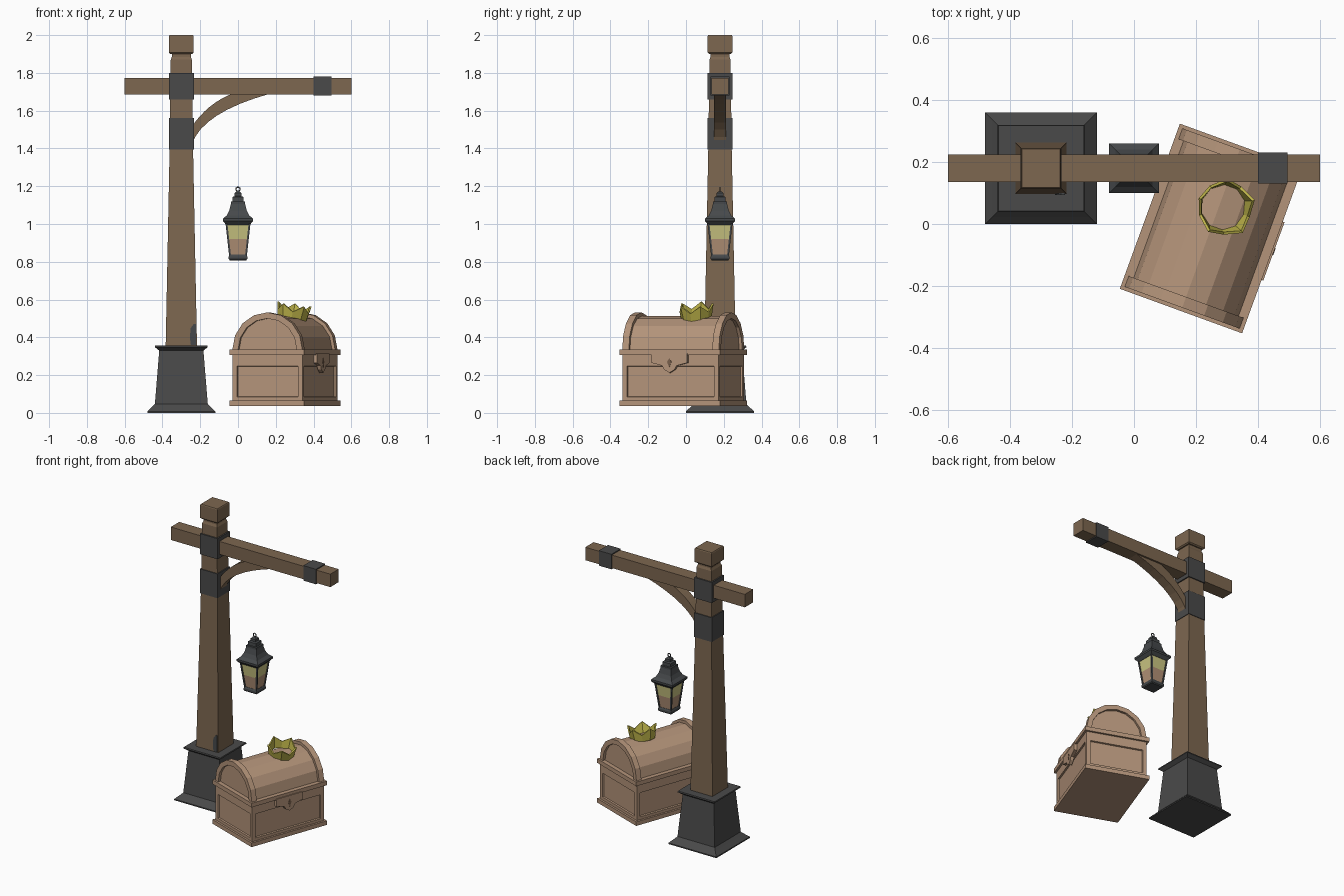
import bpy, bmesh, math
from mathutils import Matrix, Vector

if "Cube" in bpy.data.objects:
    bpy.data.objects.remove(bpy.data.objects["Cube"])


def mat(name, rgb):
    lin = [((c / 255 + 0.055) / 1.055) ** 2.4 for c in rgb]
    m = bpy.data.materials.new(name)
    m.diffuse_color = (*lin, 1)
    m.use_nodes = True
    m.node_tree.nodes["Principled BSDF"].inputs["Base Color"].default_value = m.diffuse_color
    return m


WOOD = mat("post wood", (125, 103, 80))
IRON = mat("dark iron", (74, 74, 74))
LANTERN = mat("lantern metal", (70, 73, 75))
GLOW = mat("yellow glass", (202, 197, 130))
AMBER = mat("rosy glass", (178, 145, 118))
CHEST = mat("chest wood", (180, 148, 122))
PANEL = mat("keyhole brown", (120, 95, 76))
GOLD = mat("crown gold", (190, 180, 74))


def finish(name, bm, mats, matrix=None):
    bmesh.ops.recalc_face_normals(bm, faces=bm.faces)
    if matrix:
        bm.transform(matrix)
    me = bpy.data.meshes.new(name)
    bm.to_mesh(me)
    bm.free()
    for m in mats if isinstance(mats, list) else [mats]:
        me.materials.append(m)
    ob = bpy.data.objects.new(name, me)
    bpy.context.collection.objects.link(ob)
    return ob


def loft_bm(rings):
    """Rectangular sections (cx, cy, hx, hy, z) joined and capped."""
    bm = bmesh.new()
    loops = [[bm.verts.new((cx + sx * hx, cy + sy * hy, z))
              for sx, sy in ((-1, -1), (1, -1), (1, 1), (-1, 1))]
             for cx, cy, hx, hy, z in rings]
    for a, b in zip(loops, loops[1:]):
        for i in range(4):
            j = (i + 1) % 4
            bm.faces.new((a[i], a[j], b[j], b[i]))
    bm.faces.new(loops[0][::-1])
    bm.faces.new(loops[-1])
    return bm


def square(name, cx, cy, profile, mats):
    """Square tower from (half width, height) pairs."""
    return finish(name, loft_bm([(cx, cy, h, h, z) for h, z in profile]), mats)


def box(name, lo, hi, m, matrix=None):
    cx, cy = (lo[0] + hi[0]) / 2, (lo[1] + hi[1]) / 2
    hx, hy = (hi[0] - lo[0]) / 2, (hi[1] - lo[1]) / 2
    return finish(name, loft_bm([(cx, cy, hx, hy, lo[2]), (cx, cy, hx, hy, hi[2])]), m, matrix)


def prism(name, pts, axis, a, b, m, matrix=None):
    """Outline extruded from a to b; 'y' uses (x, z) points, 'x' uses (y, z)."""
    bm = bmesh.new()
    put = (lambda p, d: (p[0], d, p[1])) if axis == 'y' else (lambda p, d: (d, p[0], p[1]))
    lo = [bm.verts.new(put(p, a)) for p in pts]
    hi = [bm.verts.new(put(p, b)) for p in pts]
    bm.faces.new(lo)
    bm.faces.new(hi[::-1])
    for i in range(len(pts)):
        j = (i + 1) % len(pts)
        bm.faces.new((lo[i], lo[j], hi[j], hi[i]))
    return finish(name, bm, m, matrix)


# --- Lamp post ---
PX, PY = -0.30, 0.18
square("post_base", PX, PY, [(.18, 0), (.18, .008), (.157, .03), (.14, .047), (.117, .33),
                             (.14, .348), (.138, .356)], IRON)
square("post", PX, PY, [(.083, .35), (.062, 1.4), (.056, 1.87), (.05, 1.885), (.05, 1.91)], WOOD)
square("post_cap", PX, PY, [(.058, 1.9), (.065, 1.907), (.065, 1.995), (.062, 2.0)], WOOD)
square("lower_band", PX, PY, [(.066, 1.395), (.066, 1.56)], IRON)
square("upper_band", PX, PY, [(.066, 1.66), (.066, 1.80)], IRON)
box("crossbeam", (-.6, PY - .045, 1.686), (.6, PY + .045, 1.774), WOOD)
box("beam_band", (.40, PY - .05, 1.679), (.495, PY + .05, 1.781), IRON)
prism("post_patch", [(-.222, .36), (-.25, .36), (-.255, .40), (-.25, .45), (-.235, .47), (-.222, .47)],
      'y', PY - .087, PY - .07, LANTERN)


# Curved brace under the beam
def bezier(p, c, q, n=8):
    p, c, q = Vector(p), Vector(c), Vector(q)
    return [tuple(p * (1 - t) ** 2 + c * 2 * t * (1 - t) + q * t * t)
            for t in (i / n for i in range(n + 1))]


low = bezier((-.245, 1.42), (-.19, 1.59), (.17, 1.69))
up = bezier((-.245, 1.515), (-.16, 1.64), (-.03, 1.69))
bm = bmesh.new()
rows = [[bm.verts.new((p[0], PY + s * .033, p[1])) for p, s in ((a, -1), (a, 1), (b, 1), (b, -1))]
        for a, b in zip(low, up)]
for r, s in zip(rows, rows[1:]):
    for i in range(4):
        bm.faces.new((r[i], r[(i + 1) % 4], s[(i + 1) % 4], s[i]))
bm.faces.new(rows[0])
bm.faces.new(rows[-1])
finish("curved_brace", bm, WOOD)

# --- Lantern ---
LY = 0.18
square("lantern_foot", 0, LY, [(.044, .808), (.049, .814), (.049, .828), (.044, .838)], LANTERN)
glass = square("lantern_glass", 0, LY, [(.042, .835), (.052, .92), (.061, 1.0)], [GLOW, AMBER])
for f in glass.data.polygons:
    f.material_index = 1 if f.center.z < .92 else 0
for sx in (-1, 1):
    for sy in (-1, 1):
        finish("lantern_corner_bar", loft_bm([(sx * .042, LY + sy * .042, .005, .005, .832),
                                              (sx * .061, LY + sy * .061, .005, .005, 1.002)]), LANTERN)
square("lantern_roof", 0, LY, [(.062, .995), (.08, 1.015), (.08, 1.028), (.06, 1.045), (.047, 1.07),
                               (.038, 1.105), (.038, 1.118), (.03, 1.12), (.03, 1.143),
                               (.018, 1.147), (.018, 1.163), (.008, 1.173)], LANTERN)
bpy.ops.mesh.primitive_torus_add(major_segments=10, minor_segments=5, major_radius=.011,
                                 minor_radius=.0035, location=(0, LY, 1.184),
                                 rotation=(math.pi / 2, 0, 0))
ring = bpy.context.object
ring.name = "lantern_ring"
ring.data.materials.append(LANTERN)

# --- Treasure chest, turned by 20 degrees ---
M = Matrix.Translation((.2485, -.0145, 0)) @ Matrix.Rotation(math.radians(-20), 4, 'Z')
box("chest_bottom_trim", (-.21, -.2835, .037), (.21, .2835, .065), CHEST, M)
box("chest_rim", (-.21, -.2835, .307), (.21, .2835, .335), CHEST, M)
box("chest_upper_board", (-.197, -.27, .272), (.197, .27, .31), CHEST, M)
bm = loft_bm([(0, 0, .197, .27, .06), (0, 0, .197, .27, .272)])
bm.normal_update()
sides = [f for f in bm.faces if abs(f.normal.z) < .5]
bmesh.ops.inset_individual(bm, faces=sides, thickness=.035, depth=0)
bmesh.ops.inset_individual(bm, faces=sides, thickness=.004, depth=-.01)
finish("chest_body", bm, CHEST, M)


def arch(rx, rz, n=8):
    return [(rx * math.cos(math.pi * i / n), .335 + rz * math.sin(math.pi * i / n)) for i in range(n + 1)]


prism("chest_lid", arch(.18, .177), 'y', -.255, .255, CHEST, M)
for s in (-1, 1):
    outer, inner = arch(.197, .197), arch(.165, .165)
    bm = bmesh.new()
    rows = [[bm.verts.new((p[0], s * y, p[1])) for p, y in ((a, .235), (a, .272), (b, .272), (b, .235))]
            for a, b in zip(outer, inner)]
    for r, q in zip(rows, rows[1:]):
        for i in range(4):
            bm.faces.new((r[i], r[(i + 1) % 4], q[(i + 1) % 4], q[i]))
    bm.faces.new(rows[0])
    bm.faces.new(rows[-1])
    finish("lid_end_trim", bm, CHEST, M)

# Lock plate and keyhole
half = [(.10, .315), (.10, .265), (.04, .25), (.03, .23)]
prism("lock_plate", half + [(0, .212)] + [(-y, z) for y, z in half[::-1]], 'x', .195, .216, CHEST, M)
prism("keyhole", [(0, .29), (.012, .27), (0, .24), (-.012, .27)], 'x', .21, .218, PANEL, M)

# --- Crown resting on the lid ---
bm = bmesh.new()
bot, top = [], []
for i in range(10):
    a = math.tau * i / 10
    r, z = (.096, .078) if i % 2 else (.087, .042)
    bot.append(bm.verts.new((.08 * math.cos(a), .08 * math.sin(a), 0)))
    top.append(bm.verts.new((r * math.cos(a), r * math.sin(a), z)))
for i in range(10):
    j = (i + 1) % 10
    bm.faces.new((bot[i], bot[j], top[j], top[i]))
crown = finish("crown", bm, GOLD, M @ Matrix.Translation((.012, .078, .497)) @
               Matrix.Rotation(math.radians(9), 4, 'Y'))
mod = crown.modifiers.new("thickness", 'SOLIDIFY')
mod.thickness = .009
